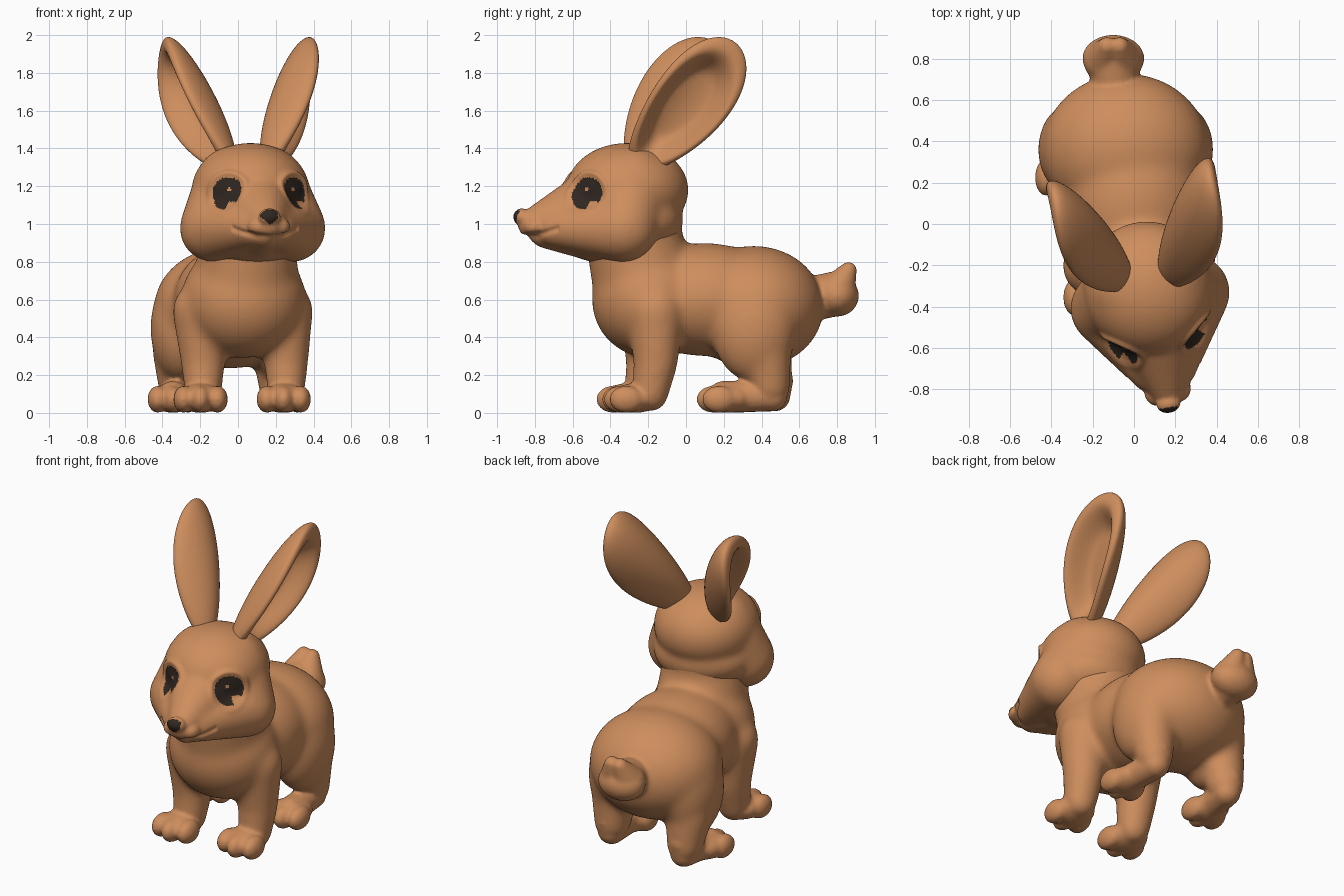
import bpy, bmesh, math
from math import exp, radians, sqrt
from mathutils import Matrix, Vector

cube = bpy.data.objects.get("Cube")
if cube:
    bpy.data.objects.remove(cube, do_unlink=True)


def material(name, rgb):
    m = bpy.data.materials.new(name)
    m.use_nodes = True
    m.diffuse_color = (*rgb, 1)
    for node in m.node_tree.nodes:
        if node.type == 'BSDF_PRINCIPLED':
            node.inputs["Base Color"].default_value = (*rgb, 1)
            node.inputs["Roughness"].default_value = 0.8
    return m


FUR = material("brown fur", (0.62, 0.27, 0.11))
DARK = material("dark brown", (0.03, 0.02, 0.015))
# The head is turned slightly to its left
HEAD = Matrix.Translation((0.07, -0.33, 0)) @ Matrix.Rotation(radians(11), 4, 'Z')


def blob(bm, c, r):
    """Ellipsoid with centre c and radii r."""
    mat = Matrix.Translation(c) @ Matrix.Diagonal((*r, 1))
    bmesh.ops.create_uvsphere(bm, u_segments=40, v_segments=26, radius=1, matrix=mat)


def limb(bm, *points):
    """Tapered limb through (x, y, z, radius) points."""
    for a, b in zip(points, points[1:]):
        a, b = Vector(a), Vector(b)
        n = max(2, int((b - a).length / 0.025))
        for i in range(n + 1):
            p = a.lerp(b, i / n)
            bmesh.ops.create_icosphere(bm, subdivisions=3, radius=p.w,
                                       matrix=Matrix.Translation(p.xyz))


def add_object(name, bm):
    mesh = bpy.data.meshes.new(name)
    bm.to_mesh(mesh)
    bm.free()
    obj = bpy.data.objects.new(name, mesh)
    bpy.context.collection.objects.link(obj)
    for m in (FUR, DARK):
        mesh.materials.append(m)
    return obj


def fuse(obj, voxel, steps):
    """Melt overlapping forms into one smooth skin."""
    rm = obj.modifiers.new("Fuse", 'REMESH')
    rm.mode = 'VOXEL'
    rm.voxel_size = voxel
    sm = obj.modifiers.new("Soften", 'SMOOTH')
    sm.factor = 0.5
    sm.iterations = steps
    dg = bpy.context.evaluated_depsgraph_get()
    mesh = bpy.data.meshes.new_from_object(obj.evaluated_get(dg))
    obj.modifiers.clear()
    obj.data = mesh
    mesh.materials.clear()
    for m in (FUR, DARK):
        mesh.materials.append(m)
    mesh.polygons.foreach_set("material_index", [0] * len(mesh.polygons))
    mesh.polygons.foreach_set("use_smooth", [True] * len(mesh.polygons))
    return mesh


def add_details(obj, build):
    """Join finer forms to an already softened skin."""
    bm = bmesh.new()
    bm.from_mesh(obj.data)
    build(bm)
    bm.to_mesh(obj.data)
    bm.free()


def paw(bm, x, y, spread):
    """Foot pad with three toes reaching y at the front."""
    blob(bm, (x, y + 0.16, 0.078), (spread + 0.03, 0.14, 0.078))
    for k in (-1, 0, 1):
        blob(bm, (x + k * spread, y + 0.085 + 0.03 * abs(k), 0.072), (0.054, 0.09, 0.072))


FORELEGS = ((0.255, -0.16), (-0.185, -0.2))
# Hind feet: heel x, heel y, toe x, toe y
HIND = ((-0.315, 0.48, -0.345, 0.11), (0.215, 0.465, 0.235, 0.06))

# Torso, neck and rump
bm = bmesh.new()
blob(bm, (0.03, -0.19, 0.6), (0.33, 0.31, 0.31))
blob(bm, (0, 0.1, 0.6), (0.34, 0.42, 0.3))
blob(bm, (-0.04, 0.36, 0.56), (0.405, 0.37, 0.325))
limb(bm, (0.04, -0.22, 0.7, 0.28), (0.06, -0.28, 0.92, 0.255), (0.06, -0.27, 1.04, 0.255))

# Legs down to the ankles
for x, y in FORELEGS:
    limb(bm, (x - 0.01, y, 0.54, 0.155), (x, y, 0.27, 0.12), (x, y - 0.03, 0.1, 0.1))
for x, y, toe_x, toe_y in HIND:
    blob(bm, (-0.04 + (x + 0.05) * 0.98, 0.36, 0.45), (0.165, 0.225, 0.29))
    limb(bm, (x, 0.42, 0.32, 0.14), (x, y - 0.02, 0.14, 0.11))
body = add_object("body", bm)
fuse(body, 0.014, 45)


def body_details(bm):
    # Tail with a broad upturned tip
    limb(bm, (-0.09, 0.62, 0.595, 0.12), (-0.1, 0.79, 0.63, 0.12))
    blob(bm, (-0.1, 0.8, 0.62), (0.15, 0.115, 0.11))
    for s in (-1, 1):
        limb(bm, (-0.1 + 0.04 * s, 0.79, 0.63, 0.105), (-0.1 + 0.03 * s, 0.86, 0.755, 0.045))
    # Paws and hind heels
    for x, y in FORELEGS:
        paw(bm, x - 0.013, y - 0.27, 0.09)
    for x, y, toe_x, toe_y in HIND:
        limb(bm, (x, y, 0.17, 0.088), (x, y - 0.01, 0.09, 0.083),
             (toe_x, toe_y + 0.14, 0.085, 0.085))
        paw(bm, toe_x, toe_y, 0.08)


add_details(body, body_details)
fuse(body, 0.012, 6)

# Head: skull, jaw and full cheeks running into the muzzle
bm = bmesh.new()
blob(bm, (0, 0.02, 1.18), (0.312, 0.325, 0.25))
blob(bm, (0, 0.05, 1.02), (0.31, 0.265, 0.19))
blob(bm, (0, -0.06, 0.965), (0.29, 0.3, 0.18))
limb(bm, (0, -0.18, 1.075, 0.2), (0, -0.49, 1.0, 0.085))
limb(bm, (0, -0.1, 0.95, 0.165), (0, -0.43, 0.945, 0.075))
for s in (-1, 1):
    cheek = (0.21 * s, -0.04, 0.978, 0.182)
    limb(bm, (0, -0.04, 0.98, 0.19), cheek)
    limb(bm, cheek, (0.085 * s, 0.03, 1.2, 0.215))
    limb(bm, cheek, (0.06 * s, -0.38, 0.98, 0.105))
skull = add_object("head", bm)
fuse(skull, 0.013, 25)


def head_details(bm):
    # Nose, lips and chin
    limb(bm, (0, -0.4, 1.02, 0.09), (0, -0.5, 1.0, 0.07))
    limb(bm, (0, -0.38, 0.95, 0.07), (0, -0.44, 0.945, 0.058))
    for s in (-1, 1):
        blob(bm, (0.05 * s, -0.485, 0.985), (0.064, 0.065, 0.052))
    blob(bm, (-0.008, -0.548, 1.037), (0.06, 0.045, 0.046))


add_details(skull, head_details)
head = fuse(skull, 0.01, 6)


def eye_coords(p):
    """Position in the plane of the nearer eye: across, up, outward depth."""
    x = abs(p.x - 0.012)
    return 0.74 * x + 0.67 * p.y + 0.023, p.z - 1.163, 0.67 * x - 0.74 * p.y


def eye_radius(u, v):
    return sqrt((u / 0.096) ** 2 + (v / 0.088) ** 2)


# Raised eyelids, sunken eyes and the smile crease
for vert, n in [(v, v.normal.copy()) for v in head.vertices]:
    u, v, depth = eye_coords(vert.co)
    shift = 0
    if depth > 0.2:
        r = eye_radius(u, v)
        shift += 0.015 * exp(-((r - 1.2) / 0.16) ** 2) * min(1, max(0.2, 0.5 + v * 8))
        if r < 1:
            shift -= 0.006 * (1 - r ** 4)
    if vert.co.y < -0.25 and abs(vert.co.x) < 0.18 and n.y < 0:
        crease = 0.93 + 1.5 * vert.co.x ** 2
        shift -= 0.012 * exp(-((vert.co.z - crease) / 0.013) ** 2)
    vert.co += n * shift

# Painted eyes with small glints, and the front of the nose
for face in head.polygons:
    c, n = face.center, face.normal
    u, v, depth = eye_coords(c)
    side = 1 if c.x > 0 else -1
    facing = 0.67 * n.x * side - 0.74 * n.y
    dot = (u + 0.01) ** 2 + (v - 0.02) ** 2 < 0.00012
    notch = u * side > 0.015 and v < -0.045
    eye = depth > 0.2 and facing > 0.2 and eye_radius(u, v) < 0.96 and not (dot or notch)
    nose = c.y < -0.53 and n.y < -0.45 and n.x < 0.55 and c.z > 0.995 + 0.8 * abs(c.x + 0.01)
    face.material_index = 1 if eye or nose else 0
head.transform(HEAD)

# Ears: thick leaf shapes, hollow on the outer side
EARS = ((1, "left_ear", (0.125, 0.025, 1.28), (0.39, 0.525, 1.965)),
        (-1, "right_ear", (0.125, 0.06, 1.28), (0.345, 0.56, 1.965)))
for s, name, base, tip in EARS:
    base, tip = Vector(base), Vector(tip)
    axis = (tip - base).normalized()
    out = Vector((1, -0.02, 0))
    out = (out - axis * out.dot(axis)).normalized()
    wide = out.cross(axis)
    bm = bmesh.new()
    bmesh.ops.create_uvsphere(bm, u_segments=64, v_segments=40, radius=1)
    for vert in bm.verts:
        x, y, z = vert.co
        d = sqrt(x * x + z * z)
        h = 0.1 * y + 0.09 * x * x + 0.025 * z - 0.01
        if y > 0:
            t = min(1, max(0, (0.9 - d) / 0.45))
            h -= 0.13 * t * t * (3 - 2 * t) * y ** 0.5
        p = (base + tip) / 2 + axis * z * (tip - base).length / 2
        p += wide * x * (0.198 + 0.05 * z) + out * h
        vert.co = HEAD @ Vector((p.x * s, p.y, p.z))
    bmesh.ops.recalc_face_normals(bm, faces=bm.faces)
    for f in bm.faces:
        f.smooth = True
    add_object(name, bm)
